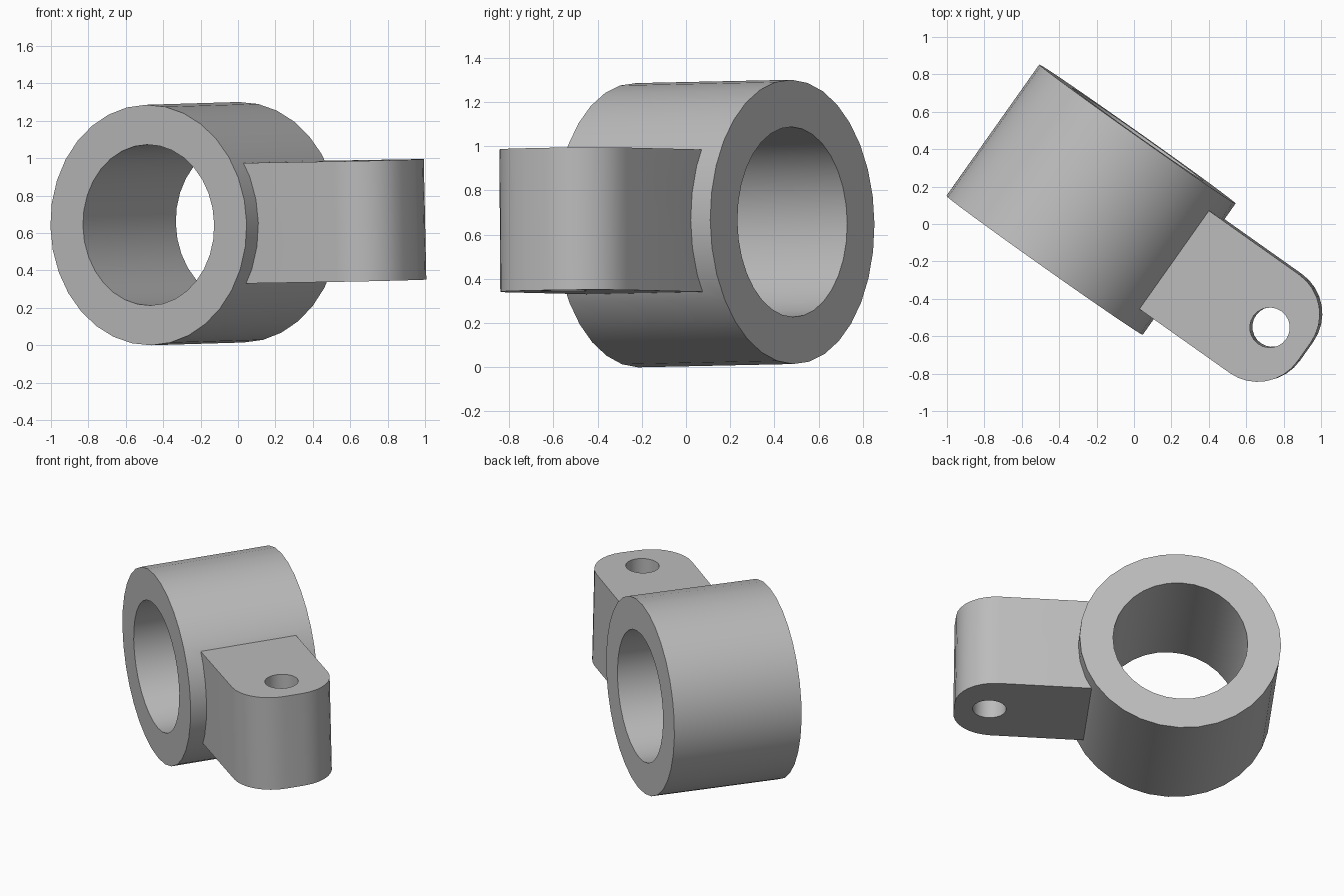
import bpy
import bmesh
from math import radians, sin, cos
from mathutils import Euler, Matrix

default = bpy.data.objects.get("Cube")
if default:
    bpy.data.objects.remove(default, do_unlink=True)

# Plain grey metal
grey = bpy.data.materials.new("grey_metal")
grey.use_nodes = True
colour = (0.5, 0.5, 0.5, 1)
grey.diffuse_color = colour
grey.node_tree.nodes["Principled BSDF"].inputs["Base Color"].default_value = colour

OUTER, BORE, LENGTH = 0.643, 0.43, 0.86
LUG_HALF, LUG_START, LUG_END, FILLET = 0.322, 0.5, 1.405, 0.26


def circle(radius, count, centre=(0, 0), start=0, sweep=360, closed=True):
    steps = count if closed else count - 1
    angles = [radians(start + sweep * i / steps) for i in range(count)]
    return [(centre[0] + radius * cos(a), centre[1] + radius * sin(a)) for a in angles]


def prism(name, outline, depth):
    """Extrude a flat outline symmetrically about the local XY plane."""
    bm = bmesh.new()
    face = bm.faces.new([bm.verts.new((x, y, -depth / 2)) for x, y in outline])
    top = bmesh.ops.extrude_face_region(bm, geom=[face])["geom"]
    bmesh.ops.translate(bm, vec=(0, 0, depth),
                        verts=[v for v in top if isinstance(v, bmesh.types.BMVert)])
    bmesh.ops.recalc_face_normals(bm, faces=bm.faces)
    mesh = bpy.data.meshes.new(name)
    bm.to_mesh(mesh)
    bm.free()
    mesh.materials.append(grey)
    obj = bpy.data.objects.new(name, mesh)
    bpy.context.collection.objects.link(obj)
    return obj


def combine(target, other, operation):
    bpy.context.view_layer.objects.active = target
    mod = target.modifiers.new(operation.lower(), "BOOLEAN")
    mod.object, mod.operation, mod.solver = other, operation, "EXACT"
    bpy.ops.object.modifier_apply(modifier=mod.name)
    bpy.data.objects.remove(other, do_unlink=True)


# Thick ring lying along the local Y axis
bracket = prism("ring_bracket", circle(OUTER, 32), LENGTH)
bore = prism("bore_cutter", circle(BORE, 32), LENGTH * 2)
for part in (bracket, bore):
    part.data.transform(Matrix.Rotation(radians(90), 4, "X"))

# Side lug with rounded outer corners, merged into the ring wall
corner_x, corner_y = LUG_END - FILLET, LUG_HALF - FILLET
outline = [(LUG_START, LUG_HALF), (LUG_START, -LUG_HALF)]
outline += circle(FILLET, 9, (corner_x, -corner_y), -90, 90, False)
outline += circle(FILLET, 9, (corner_x, corner_y), 0, 90, False)
lug = prism("lug", outline, LUG_HALF * 2)
combine(bracket, lug, "UNION")

# Ring bore and vertical pin hole
combine(bracket, bore, "DIFFERENCE")
pin = prism("pin_cutter", circle(0.107, 24, (1.18, 0)), LUG_HALF * 4)
combine(bracket, pin, "DIFFERENCE")

# Turned, slightly tilted pose
pose = Euler((radians(1), radians(-0.8), radians(-35.3))).to_matrix().to_4x4()
bracket.data.transform(Matrix.Translation((-0.23, 0.13, 0.65)) @ pose)

bpy.ops.object.select_all(action="DESELECT")
bracket.select_set(True)
bpy.context.view_layer.objects.active = bracket
bpy.ops.object.shade_smooth_by_angle(angle=radians(30))
